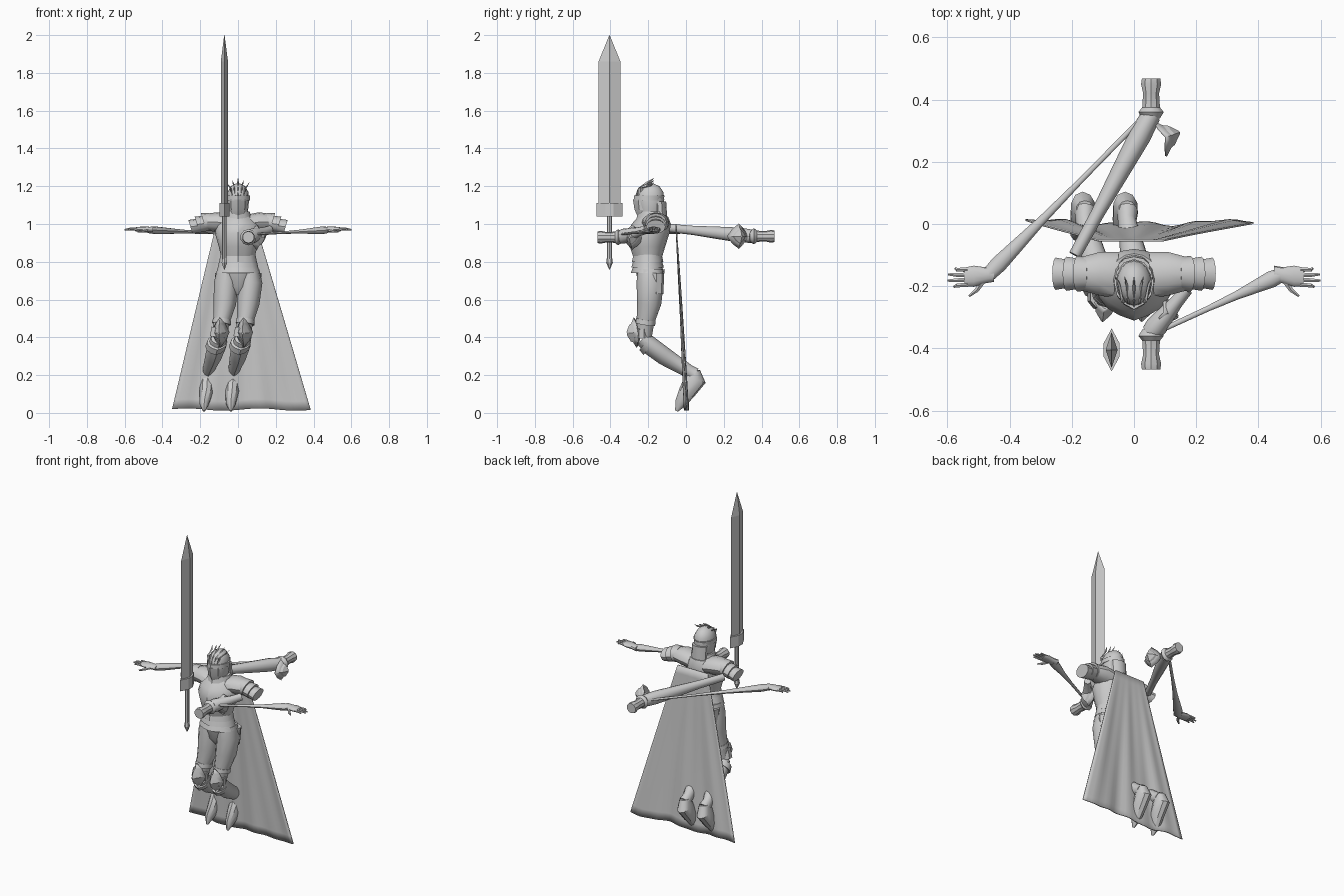
import bpy, bmesh, math
from mathutils import Vector as V

if "Cube" in bpy.data.objects:
    bpy.data.objects.remove(bpy.data.objects["Cube"])

steel = bpy.data.materials.new("plain_grey")
steel.use_nodes = True
GREY = (0.6, 0.6, 0.6, 1)
steel.diffuse_color = GREY
steel.node_tree.nodes["Principled BSDF"].inputs["Base Color"].default_value = GREY


def finish(name, bm, angle=35):
    bmesh.ops.recalc_face_normals(bm, faces=bm.faces)
    mesh = bpy.data.meshes.new(name)
    bm.to_mesh(mesh)
    bm.free()
    ob = bpy.data.objects.new(name, mesh)
    bpy.context.collection.objects.link(ob)
    mesh.materials.append(steel)
    bpy.context.view_layer.objects.active = ob
    ob.select_set(True)
    bpy.ops.object.shade_smooth_by_angle(angle=math.radians(angle))
    ob.select_set(False)
    return ob


def loft(name, pts, n=12, axis=None, ridge=0, section=None, angle=35):
    """Skin elliptical rings (x, y, z, side radius, depth radius) along a path."""
    bm = bmesh.new()
    path = [V(p[:3]) for p in pts]
    whole = V(axis) if axis else path[-1] - path[0]
    ref = V((0, 1, 0)) if abs(whole.normalized().z) > 0.6 else V((0, 0, 1))
    outline = section or [(math.sin(math.tau * k / n), -math.cos(math.tau * k / n) * (1 + ridge * (k == 0)))
                          for k in range(n)]
    rings = []
    for i, p in enumerate(pts):
        t = V(axis) if axis else path[min(i + 1, len(path) - 1)] - path[max(i - 1, 0)]
        side = ref.cross(t).normalized()
        up = t.cross(side).normalized()
        rings.append([bm.verts.new(path[i] + side * u * p[3] + up * v * p[4]) for u, v in outline])
    for a, b in zip(rings, rings[1:]):
        for k in range(len(a)):
            j = k - 1
            bm.faces.new((a[j], a[k], b[k], b[j]))
    bm.faces.new(rings[0])
    bm.faces.new(rings[-1])
    return finish(name, bm, angle)


def joint_plate(name, centre, normal, w, h, depth):
    """Pointed diamond guard with a raised boss."""
    bm = bmesh.new()
    nrm = V(normal).normalized()
    side = V((0, 0, 1)).cross(nrm).normalized()
    up = nrm.cross(side)
    rings = []
    for scale, out in ((1, 0), (0.62, 0.35), (0.55, 0.6), (0.1, 1)):
        ring = []
        for k in range(8):
            a = math.tau * k / 8
            r = scale * (1 if k % 2 == 0 else 0.8)
            fold = -0.45 * abs(math.cos(a)) * scale
            ring.append(bm.verts.new(V(centre) + side * w * r * math.cos(a) + up * h * r * math.sin(a)
                                     + nrm * depth * (out + fold)))
        rings.append(ring)
    for a, b in zip(rings, rings[1:]):
        for k in range(8):
            bm.faces.new((a[k - 1], a[k], b[k], b[k - 1]))
    bm.faces.new(rings[-1])
    ob = finish(name, bm, 25)
    ob.modifiers.new("thickness", "SOLIDIFY").thickness = 0.006


# Sword: diamond blade, six-sided guard, grip and pommel
UP = (0, 0, 1)
SX, SY = -0.072, -0.405
diamond = [(0, -1), (1, 0), (0, 1), (-1, 0)]
hexagon = [(0, -1), (1, -0.3), (1, 0.3), (0, 1), (-1, 0.3), (-1, -0.3)]
loft("sword_blade", [(SX, SY, 1.1, .019, .058), (SX, SY, 1.86, .019, .058), (SX, SY, 2, .001, .001)],
     section=diamond, axis=UP, angle=5)
loft("sword_guard", [(SX, SY, 1.04, .026, .069), (SX, SY, 1.11, .026, .069)], section=hexagon, axis=UP, angle=5)
loft("sword_grip", [(SX, SY, .8, .012, .014), (SX, SY, 1.05, .012, .014)], n=8, axis=UP)
loft("sword_pommel", [(SX, SY, .76, .002, .002), (SX, SY, .795, .017, .018), (SX, SY, .82, .012, .014)],
     n=6, axis=UP, angle=5)

# Torso: breastplate, waist, skirt lames, pelvis, collar
Y = -0.19
loft("breastplate", [(0, -.2, .83, .09, .075), (0, -.2, .88, .102, .09), (0, -.195, .95, .122, .107),
                     (0, -.18, 1.0, .115, .1), (0, -.17, 1.04, .075, .075)], n=16, axis=UP, ridge=.08)
loft("waist", [(0, -.2, .77, .1, .078), (0, -.2, .84, .092, .07)], n=16, axis=UP)
for i in range(3):
    z = .80 - i * .03
    loft("skirt_lame", [(0, -.2, z, .1 + i * .008, .08 + i * .003), (0, -.2, z + .035, .093 + i * .006, .073)],
         n=16, axis=UP, ridge=.08)
loft("pelvis", [(0, Y, .625, .012, .03), (0, Y, .67, .075, .06), (0, Y, .76, .105, .078)], n=16, axis=UP)
loft("collar", [(0, -.18, 1.01, .082, .08), (0, -.18, 1.04, .07, .072), (0, -.18, 1.065, .062, .068)],
     n=12, axis=UP, ridge=.1)

# Helmet: skull, pointed visor, brow, fan of crest blades
loft("helmet", [(0, Y, 1.03, .045, .05), (0, Y, 1.08, .054, .066), (0, Y, 1.13, .059, .075), (0, Y, 1.17, .055, .07),
                (0, Y, 1.2, .038, .05), (0, Y, 1.215, .01, .015)], n=16, axis=UP)
loft("visor", [(0, -.205, 1.04, .036, .045), (0, -.205, 1.075, .05, .06), (0, -.205, 1.13, .054, .068)],
     n=8, axis=UP, ridge=.12, angle=15)
loft("brow_band", [(0, -.195, 1.125, .063, .075), (0, -.19, 1.15, .064, .077)], n=12, axis=UP, ridge=.1)
for i in (-2, -1, 0, 1, 2):
    top = 1.235 - .012 * abs(i)
    loft("crest_blade", [(i * .012, -.268 + .012 * abs(i), 1.13, .004, .008), (i * .02, -.24, 1.19, .005, .014),
                         (i * .024, -.195, top - .01, .004, .012), (i * .03, -.17, top + .008, .001, .001)],
         n=4, axis=UP, angle=10)
loft("neck_guard", [(0, -.135, 1.04, .05, .035), (0, -.14, 1.12, .052, .035)], n=10, axis=UP)

# Shoulders, mirrored, with overlapping lames
for s, side in ((-1, "right"), (1, "left")):
    loft(side + "_shoulder_yoke", [(s * .05, -.165, 1.0, .075, .05), (s * .11, -.16, 1.01, .07, .052),
                                   (s * .165, -.16, 1.01, .055, .045)], axis=(s, 0, 0))
    for i in range(3):
        x, z = .14 + i * .035, 1.015 - i * .012
        loft(side + "_pauldron_lame", [(s * x, -.16, z, .052 - i * .004, .046 - i * .004),
                                       (s * (x + .042), -.16, z - .006, .058 - i * .003, .05 - i * .006)],
             axis=(s, 0, -.3))

# Legs: the right one trails outward, the left one inward
for side, hip, knee, ankle, toe in (("right", -.06, -.1, -.158, -.18), ("left", .062, .025, -.022, -.038)):
    mid = (hip + knee) / 2
    loft(side + "_thigh", [(hip, Y, .76, .05, .065), (hip * 1.05, Y, .69, .064, .072), (mid + .01, -.195, .58, .06, .064),
                           (knee + .012, -.215, .48, .043, .047), (knee, -.222, .4, .038, .04)])
    loft(side + "_cuisse_rim", [(knee + .015, -.212, .495, .048, .052), (knee + .012, -.216, .47, .05, .053)])
    loft(side + "_hip_plate", [(hip * 1.35, -.155, .63, .03, .035), (hip * 1.35, -.155, .74, .042, .04)], n=8)
    joint_plate(side + "_knee_plate", (knee + .005, -.27, .425), (-.15, -1, -.1), .048, .08, .045)
    loft(side + "_knee_lame", [(knee + .005, -.235, .45, .047, .04), (knee - .002, -.235, .4, .05, .045)], n=10)
    loft(side + "_greave", [(knee, -.23, .395, .043, .038), (knee * .8 + ankle * .2, -.185, .355, .051, .046),
                            (knee * .5 + ankle * .5, -.11, .3, .045, .045), (ankle, .01, .225, .03, .034),
                            (ankle, .045, .205, .034, .036)], axis=(0, .8, -.6), ridge=.12)
    loft(side + "_greave_rim", [(knee - .01, -.215, .375, .054, .048), (knee - .018, -.19, .352, .055, .052)],
         axis=(0, .8, -.6), ridge=.1)
    loft(side + "_sabaton", [(ankle, .05, .225, .028, .025), (ankle - .005, .05, .18, .041, .058),
                             (ankle - .01, .005, .11, .038, .045), (toe, -.03, .05, .026, .03),
                             (toe, -.05, .01, .006, .008)], n=10)

# Arms: stretched upper arm, elbow guard, flared cuff, thin forearm
arms = (("right", -1, 1, (-.19, -.1, .98), (.055, .35, .935), (.105, .28, .935)),
        ("left", 1, -1, (.17, -.21, .97), (.055, -.35, .93), (.1, -.285, .93)))
for side, s, back, shoulder, elbow, guard in arms:
    a, b = V(shoulder), V(elbow)
    loft(side + "_upper_arm", [(*a.lerp(b, t), r, r * 1.1) for t, r in
                               ((0, .02), (.3, .022), (.6, .03), (.85, .036), (1, .032))])
    loft(side + "_cuff", [(.055, back * y, elbow[2], r, r) for y, r in
                          ((.34, .03), (.36, .043), (.375, .03), (.42, .027), (.45, .034), (.468, .031))], n=10)
    joint_plate(side + "_elbow_plate", guard, (1, .35 * back, 0), .06, .067, .045)
    wrist = V((s * .47, -.165, .968))
    start = V((.03 if s < 0 else .08, back * .345, .945))
    loft(side + "_forearm", [(*start.lerp(wrist, t), r, r * .75) for t, r in
                             ((0, .008), (.4, .009), (.65, .014), (.82, .022), (.93, .027), (1, .023))])
    # Hand: palm and five fingers
    loft(side + "_palm", [(s * .45, -.16, .968, .026, .016), (s * .48, -.165, .97, .026, .016),
                          (s * .515, -.168, .972, .034, .014), (s * .545, -.17, .972, .03, .01)], axis=(s, 0, 0))
    for k, reach in enumerate((.575, .598, .6, .58)):
        y = -.147 - k * .016
        loft(side + "_finger", [(s * .535, y, .973, .008, .008), (s * .57, y - .001 * k, .974, .007, .007),
                                (s * reach, y - .004 * k + .005, .97, .004, .004)], n=6)
    loft(side + "_thumb", [(s * .485, -.18, .967, .012, .01), (s * .505, -.212, .962, .008, .008),
                           (s * .53, -.232, .958, .004, .004)], n=6)

# Cape: flaring sheet with soft folds
bm = bmesh.new()
COLS, ROWS = 28, 20
grid = []
for r in range(ROWS + 1):
    v = r / ROWS
    row = []
    for c in range(COLS + 1):
        u = c / COLS * 2 - 1
        x = (-.01 + .028 * v) + u * (.105 + .262 * v)
        fold = .006 * math.sin(u * 9 + v * 2) * v + .004 * math.sin(u * 17) * v
        y = -.05 + .052 * v + .014 * u * u * v + fold
        row.append(bm.verts.new((x, y, 1 - .982 * v + .006 * v * math.sin(u * 6))))
    grid.append(row)
for a, b in zip(grid, grid[1:]):
    for c in range(COLS):
        bm.faces.new((a[c], a[c + 1], b[c + 1], b[c]))
cape = finish("cape", bm)
cape.modifiers.new("thickness", "SOLIDIFY").thickness = 0.006
